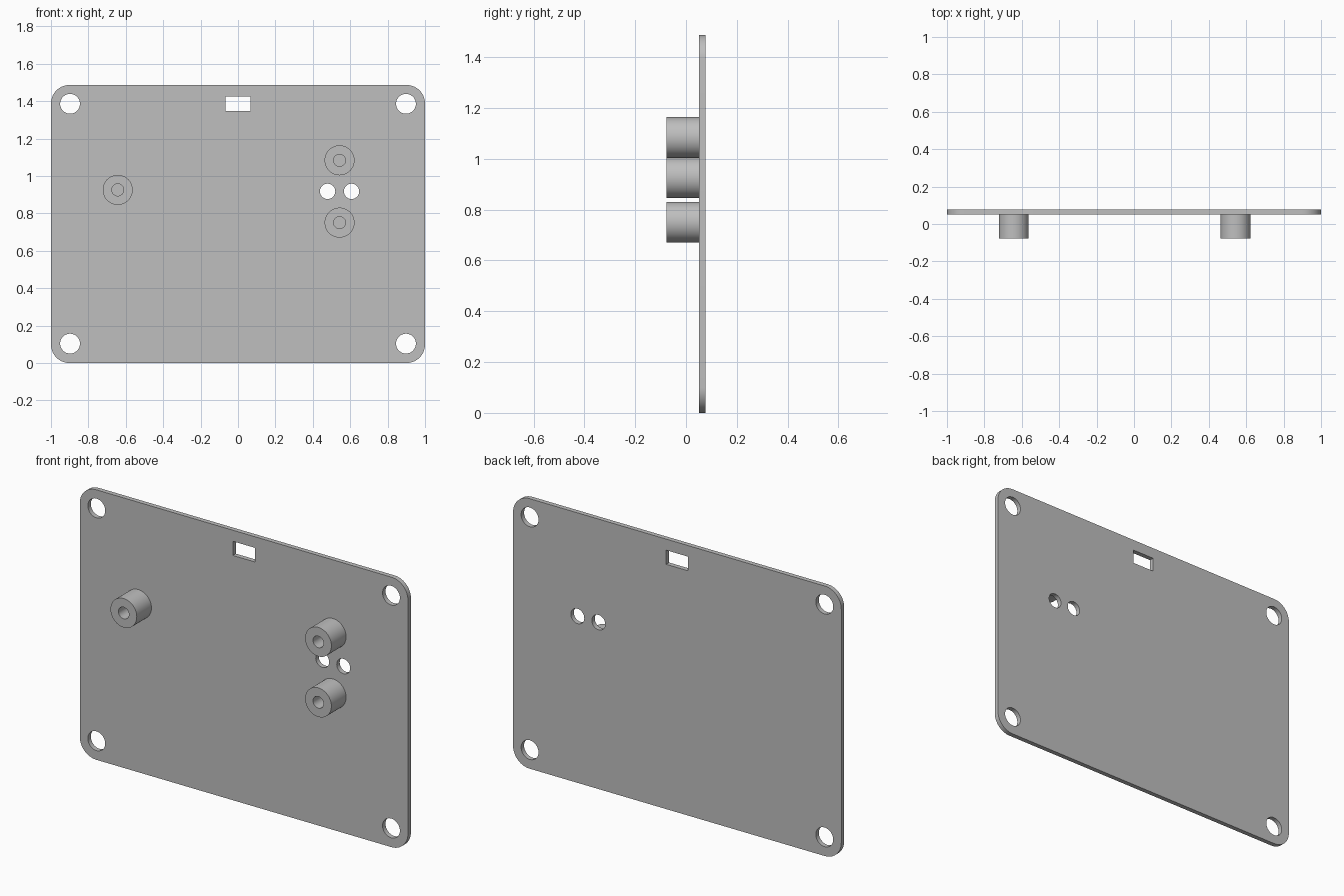
import bpy
import bmesh
from math import cos, sin, pi

cube = bpy.data.objects.get("Cube")
if cube:
    bpy.data.objects.remove(cube, do_unlink=True)

# Single grey material
grey = bpy.data.materials.new("plain grey")
grey.use_nodes = True
colour = (0.52, 0.52, 0.52, 1)
grey.diffuse_color = colour
grey.node_tree.nodes["Principled BSDF"].inputs["Base Color"].default_value = colour

WIDTH, HEIGHT, CORNER = 2.0, 1.487, 0.1
FRONT, PLATE_FRONT, BACK = -0.077, 0.051, 0.077


def arc(cx, cz, radius, start, sweep, steps):
    return [(cx + radius * cos(start + sweep * i / steps),
             cz + radius * sin(start + sweep * i / steps)) for i in range(steps + 1)]


def circle(cx, cz, radius, steps=48):
    return arc(cx, cz, radius, 0, 2 * pi, steps)[:-1]


def rectangle(x0, x1, z0, z1):
    return [(x0, z0), (x1, z0), (x1, z1), (x0, z1)]


def rounded_outline():
    x, low, high = WIDTH / 2 - CORNER, CORNER, HEIGHT - CORNER
    centres = [(x, high), (-x, high), (-x, low), (x, low)]
    return [p for i, (cx, cz) in enumerate(centres)
            for p in arc(cx, cz, CORNER, i * pi / 2, pi / 2, 14)]


def extrude_outlines(name, outlines, y0, y1):
    """Fill the first outline, cut the others out, and extrude along y."""
    curve = bpy.data.curves.new(name, "CURVE")
    curve.dimensions = "2D"
    curve.fill_mode = "BOTH"
    curve.extrude = (y1 - y0) / 2
    for outline in outlines:
        spline = curve.splines.new("POLY")
        spline.points.add(len(outline) - 1)
        for point, (x, z) in zip(spline.points, outline):
            point.co = (x, z, 0, 1)
        spline.use_cyclic_u = True
    helper = bpy.data.objects.new(name + "_outline", curve)
    bpy.context.collection.objects.link(helper)
    bpy.context.view_layer.update()
    mesh = bpy.data.meshes.new_from_object(
        helper.evaluated_get(bpy.context.evaluated_depsgraph_get()))
    bpy.data.objects.remove(helper, do_unlink=True)

    # Stand the shape upright and weld the caps to the walls
    bm = bmesh.new()
    bm.from_mesh(mesh)
    for v in bm.verts:
        x, z, depth = v.co
        v.co = (x, (y0 + y1) / 2 - depth, z)
    bmesh.ops.remove_doubles(bm, verts=bm.verts, dist=0.0001)
    bmesh.ops.recalc_face_normals(bm, faces=bm.faces)
    bm.to_mesh(mesh)
    bm.free()
    mesh.materials.clear()
    mesh.materials.append(grey)

    obj = bpy.data.objects.new(name, mesh)
    bpy.context.collection.objects.link(obj)
    bpy.ops.object.select_all(action="DESELECT")
    obj.select_set(True)
    bpy.context.view_layer.objects.active = obj
    bpy.ops.object.shade_smooth_by_angle()
    return obj


# Plate with corner mounting holes, a slot and a pair of small holes
cutouts = [circle(x, z, 0.053) for x in (-0.898, 0.898) for z in (0.104, 1.386)]
cutouts += [circle(x, 0.918, 0.041) for x in (0.479, 0.607)]
cutouts.append(rectangle(-0.067, 0.067, 1.348, 1.426))
extrude_outlines("plate", [rounded_outline()] + cutouts, PLATE_FRONT, BACK)

# Hollow standoffs on the front
standoffs = {
    "right_standoff": (-0.643, 0.926),
    "upper_left_standoff": (0.543, 1.084),
    "lower_left_standoff": (0.543, 0.751),
}
for name, (x, z) in standoffs.items():
    extrude_outlines(name, [circle(x, z, 0.08), circle(x, z, 0.032)],
                     FRONT, PLATE_FRONT)
